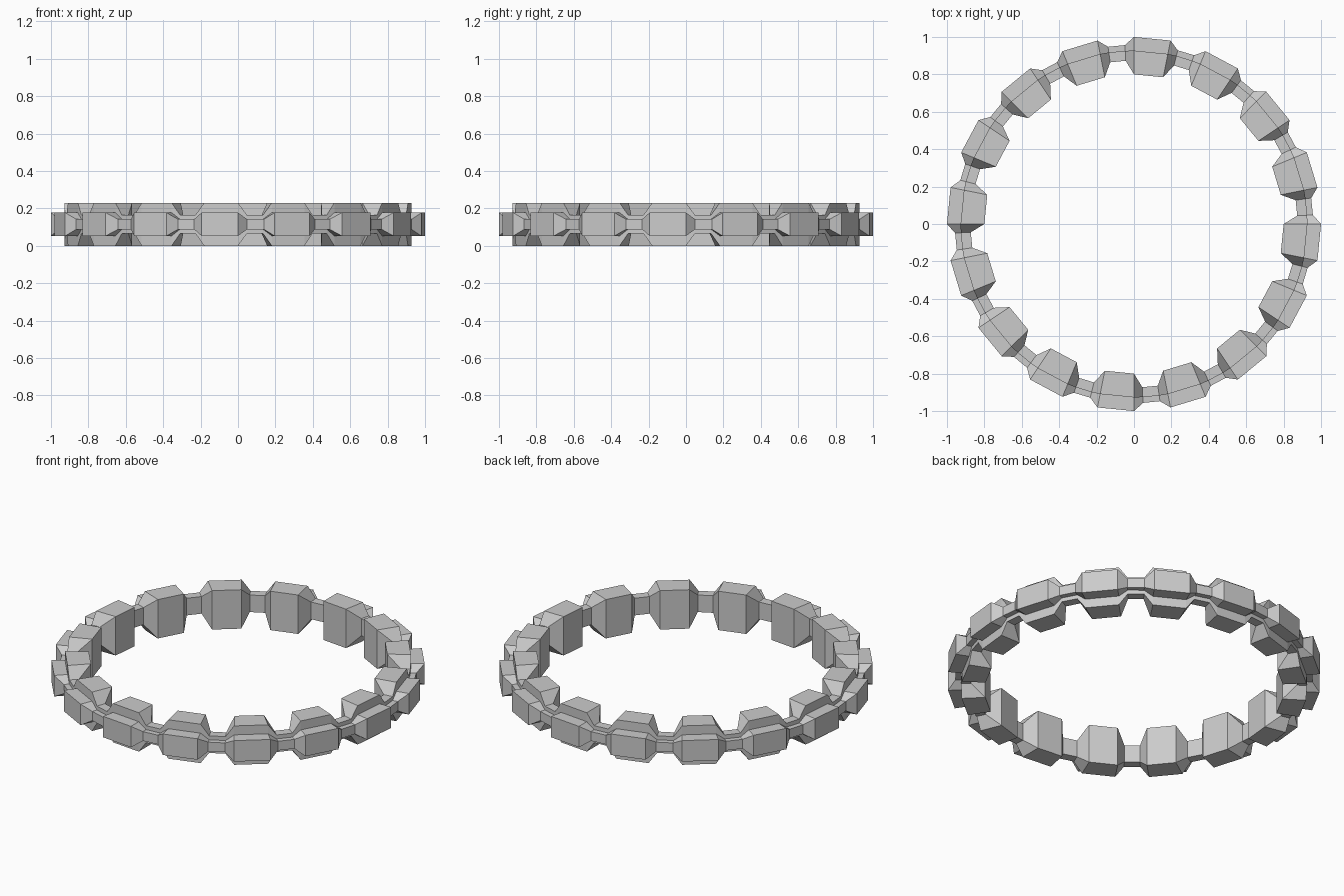
import bpy, bmesh
from math import cos, sin, radians

if "Cube" in bpy.data.objects:
    bpy.data.objects.remove(bpy.data.objects["Cube"])

BEADS = 16
STEP = 360 / BEADS
MID_R, MID_Z = 0.927, 0.115

# Stepped cross-section (radial offset, height offset): tall inner block, short outer rib
profile = [(-0.127, -0.115), (0.0, -0.115), (0.0, -0.062), (0.073, -0.062),
           (0.073, 0.062), (0.0, 0.062), (0.0, 0.115), (-0.127, 0.115)]

# One repeat: bead start and end, then neck start and end (angle, radial scale, height scale)
stations = [(0.0, 1.0, 1.0), (2.9, 0.42, 0.44), (8.35, 0.42, 0.44), (11.25, 1.0, 1.0)]

bm = bmesh.new()
rings = []
for i in range(BEADS):
    for angle, rs, zs in stations:
        a = radians(i * STEP + angle)
        rings.append([bm.verts.new(((MID_R + dr * rs) * cos(a),
                                    (MID_R + dr * rs) * sin(a),
                                    MID_Z + dz * zs)) for dr, dz in profile])

# Skin neighbouring sections into a closed band
n = len(profile)
for i, ring in enumerate(rings):
    nxt = rings[(i + 1) % len(rings)]
    for j in range(n):
        k = (j + 1) % n
        bm.faces.new((ring[j], ring[k], nxt[k], nxt[j]))
bmesh.ops.recalc_face_normals(bm, faces=bm.faces)

mesh = bpy.data.meshes.new("beaded_ring")
bm.to_mesh(mesh)
bm.free()
bpy.context.collection.objects.link(bpy.data.objects.new("beaded_ring", mesh))
